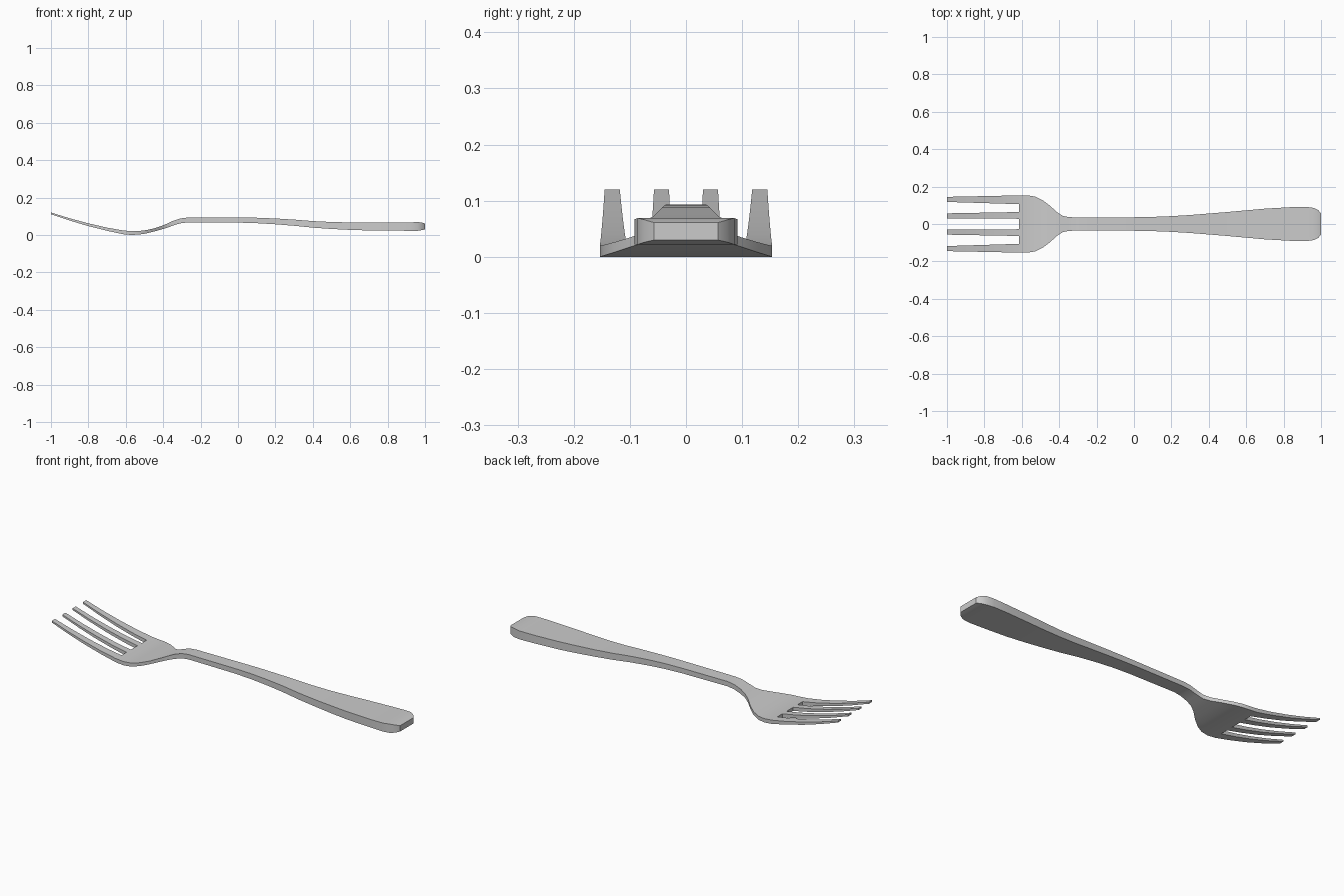
import bpy, bmesh, math

if "Cube" in bpy.data.objects:
    bpy.data.objects.remove(bpy.data.objects["Cube"])

# Stations along the fork: x, half width, underside z, top z
STATIONS = [
    (1.00, .057, .030, .061), (.985, .074, .026, .066), (.96, .086, .022, .069),
    (.92, .092, .022, .067), (.84, .090, .023, .066), (.70, .082, .024, .066),
    (.60, .073, .027, .067), (.50, .064, .032, .069), (.40, .056, .039, .074),
    (.30, .048, .049, .082), (.20, .042, .057, .088), (.10, .038, .063, .092),
    (.00, .036, .066, .093), (-.27, .034, .067, .093), (-.31, .035, .062, .088),
    (-.35, .037, .049, .074), (-.38, .043, .038, .060), (-.41, .062, .029, .048),
    (-.45, .098, .018, .035), (-.49, .128, .008, .026), (-.53, .147, .002, .021),
    (-.57, .153, .000, .020), (-.615, .153, .004, .024),
    (-.70, .152, .022, .039), (-.80, .150, .047, .062), (-.90, .147, .077, .089),
    (-1.0, .145, .111, .120),
]
ROOT = 22                                # station where the tines begin
BASE = [.153, .106, .064, .028]          # tine edges at the root
TIP = [.145, .118, .057, .030]           # tine edges at the tips


def mirrored(edges):
    return [-e for e in edges] + edges[::-1]


def row(i):
    x, half, low, high = STATIONS[i]
    if i <= ROOT:
        return mirrored([e * half / BASE[0] for e in BASE])
    x0 = STATIONS[ROOT][0]
    t = (x0 - x) / (x0 + 1)
    return mirrored([a + (b - a) * t for a, b in zip(BASE, TIP)])


def solid(i, j):
    return (0 <= i < len(STATIONS) - 1 and 0 <= j < 7
            and (i < ROOT or j % 2 == 0))


# One continuous shell: handle, neck, head and four tines
bm = bmesh.new()
verts = {}


def v(i, j, top):
    key = (i, j, top)
    if key not in verts:
        verts[key] = bm.verts.new((STATIONS[i][0], row(i)[j], STATIONS[i][2 + top]))
    return verts[key]


for i in range(len(STATIONS) - 1):
    for j in range(7):
        if not solid(i, j):
            continue
        ring = [(i, j), (i + 1, j), (i + 1, j + 1), (i, j + 1)]
        for top in (0, 1):
            bm.faces.new([v(*p, top) for p in ring])
        # Walls only where the neighbouring cell is empty
        neighbours = [(i, j - 1), (i + 1, j), (i, j + 1), (i - 1, j)]
        for k, n in enumerate(neighbours):
            if not solid(*n):
                a, b = ring[k], ring[(k + 1) % 4]
                bm.faces.new([v(*a, 0), v(*b, 0), v(*b, 1), v(*a, 1)])
bmesh.ops.recalc_face_normals(bm, faces=bm.faces[:])

mesh = bpy.data.meshes.new("fork")
bm.to_mesh(mesh)
bm.free()
fork = bpy.data.objects.new("fork", mesh)
bpy.context.collection.objects.link(fork)

bpy.context.view_layer.objects.active = fork
fork.select_set(True)
bpy.ops.object.shade_smooth_by_angle(angle=math.radians(25))
